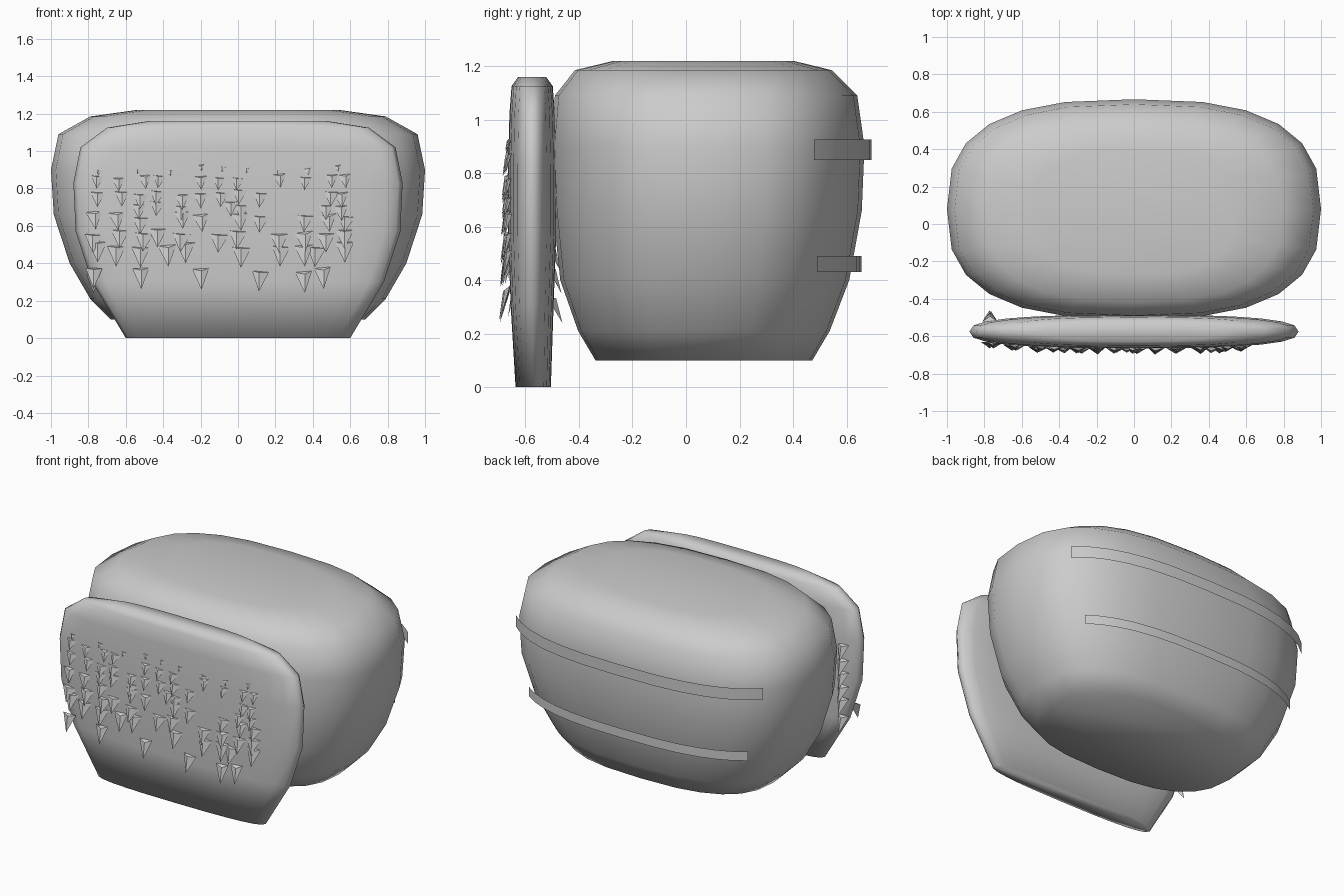
import bpy, random
from math import sin, cos, radians, copysign

random.seed(4)
E = 0.74  # superellipse exponent shared by all cross-sections


def se(deg, a, b, cy):
    c, s = cos(radians(deg)), sin(radians(deg))
    return (copysign(abs(c) ** E, c) * a, cy + copysign(abs(s) ** E, s) * b)


def make(name, verts, faces, smooth=True):
    me = bpy.data.meshes.new(name)
    me.from_pydata(verts, [], faces)
    me.validate()
    ob = bpy.data.objects.new(name, me)
    bpy.context.collection.objects.link(ob)
    for p in me.polygons:
        p.use_smooth = smooth
    return ob


def loft(name, rings, n=24):
    # rings: (z, half width, half depth, centre y)
    verts = [(*se(360 * i / n, a, b, cy), z) for z, a, b, cy in rings for i in range(n)]
    faces = [(r * n + i, r * n + (i + 1) % n, (r + 1) * n + (i + 1) % n, (r + 1) * n + i)
             for r in range(len(rings) - 1) for i in range(n)]
    faces.append(tuple(reversed(range(n))))
    faces.append(tuple(range((len(rings) - 1) * n, len(rings) * n)))
    return make(name, verts, faces)


# Main rounded body
loft("body", [(0.10, 0.68, 0.405, 0.067), (0.21, 0.79, 0.47, 0.067),
              (0.40, 0.90, 0.54, 0.07), (0.66, 0.985, 0.577, 0.08),
              (0.90, 1.0, 0.587, 0.08), (1.09, 0.96, 0.565, 0.075),
              (1.185, 0.79, 0.48, 0.065), (1.22, 0.54, 0.335, 0.065)])

# Thin front panel
PY = -0.575
loft("front_panel", [(0, 0.60, 0.066, PY + 0.004), (0.30, 0.78, 0.08, PY),
                     (0.57, 0.868, 0.09, PY), (0.83, 0.88, 0.09, PY),
                     (1.02, 0.842, 0.085, PY), (1.125, 0.70, 0.077, PY),
                     (1.16, 0.48, 0.052, PY)])


# Ribbon straps around the back
def strap(name, z0, z1, a, b, cy, start, n=12):
    verts = []
    for i in range(n + 1):
        x, y = se(start + (180 - 2 * start) * i / n, a, b, cy)
        verts += [(x, y, z0), (x, y, z1)]
    make(name, verts, [(2 * i, 2 * i + 2, 2 * i + 3, 2 * i + 1) for i in range(n)])


strap("upper_strap", 0.85, 0.925, 1.02, 0.613, 0.08, 34)
strap("lower_strap", 0.43, 0.49, 0.955, 0.58, 0.075, 39.5)

# Fur tufts: tip height, width, length, projection, x positions
ROWS = [
    (0.88, 0.04, 0.03, 0.012, (-.74, -.53, -.36, -.2, -.08, .05, .22, .37, .53)),
    (0.79, 0.07, 0.07, 0.022, (-.75, -.64, -.5, -.42, -.2, -.1, 0, .22, .36, .5, .57)),
    (0.70, 0.08, 0.08, 0.025, (-.75, -.62, -.52, -.43, -.3, -.2, -.09, .01, .12, .5, .55)),
    (0.64, 0.08, 0.08, 0.025, (-.53, -.43, -.3, -.04, .02, .47, .55)),
    (0.57, 0.09, 0.09, 0.028, (-.77, -.65, -.52, -.3, -.2, .01, .12, .36, .48, .58)),
    (0.47, 0.10, 0.10, 0.03, (-.77, -.63, -.5, -.43, -.3, -.1, 0, .22, .35, .47, .57)),
    (0.39, 0.10, 0.11, 0.032, (-.75, -.65, -.52, -.38, -.28, .02, .23, .35, .42, .57)),
    (0.25, 0.09, 0.11, 0.035, (-.77, -.52, -.2, .12, .35, .45)),
]
tv, tf = [], []


def tuft(x, z, w, h, out, side):
    half = 0.088 * max(0.0, 1 - abs(x / 0.87) ** 2.7) ** 0.37
    y = PY + side * half
    k = len(tv)
    d = random.uniform(-0.01, 0.01)
    tv.extend([(x - w / 2, y, z + h), (x + w / 2, y, z + h + d),
               (x + d, y + side * out * 0.6, z + h * 0.92), (x + d, y + side * out, z)])
    fs = [(0, 3, 2), (2, 3, 1), (0, 1, 3), (0, 2, 1)]
    tf.extend(tuple(k + i for i in (f if side < 0 else f[::-1])) for f in fs)


for z, w, h, out, xs in ROWS:
    for x in xs:
        tuft(x, z + random.uniform(-0.015, 0.015), w, h, out, -1)
# A few tufts on the back edge of the panel
for z in (0.24, 0.35, 0.43, 0.52, 0.60, 0.70):
    tuft(-0.77, z, 0.08, 0.10, 0.058 - 0.03 * (z - 0.24), 1)
make("fur_tufts", tv, tf, smooth=False)
